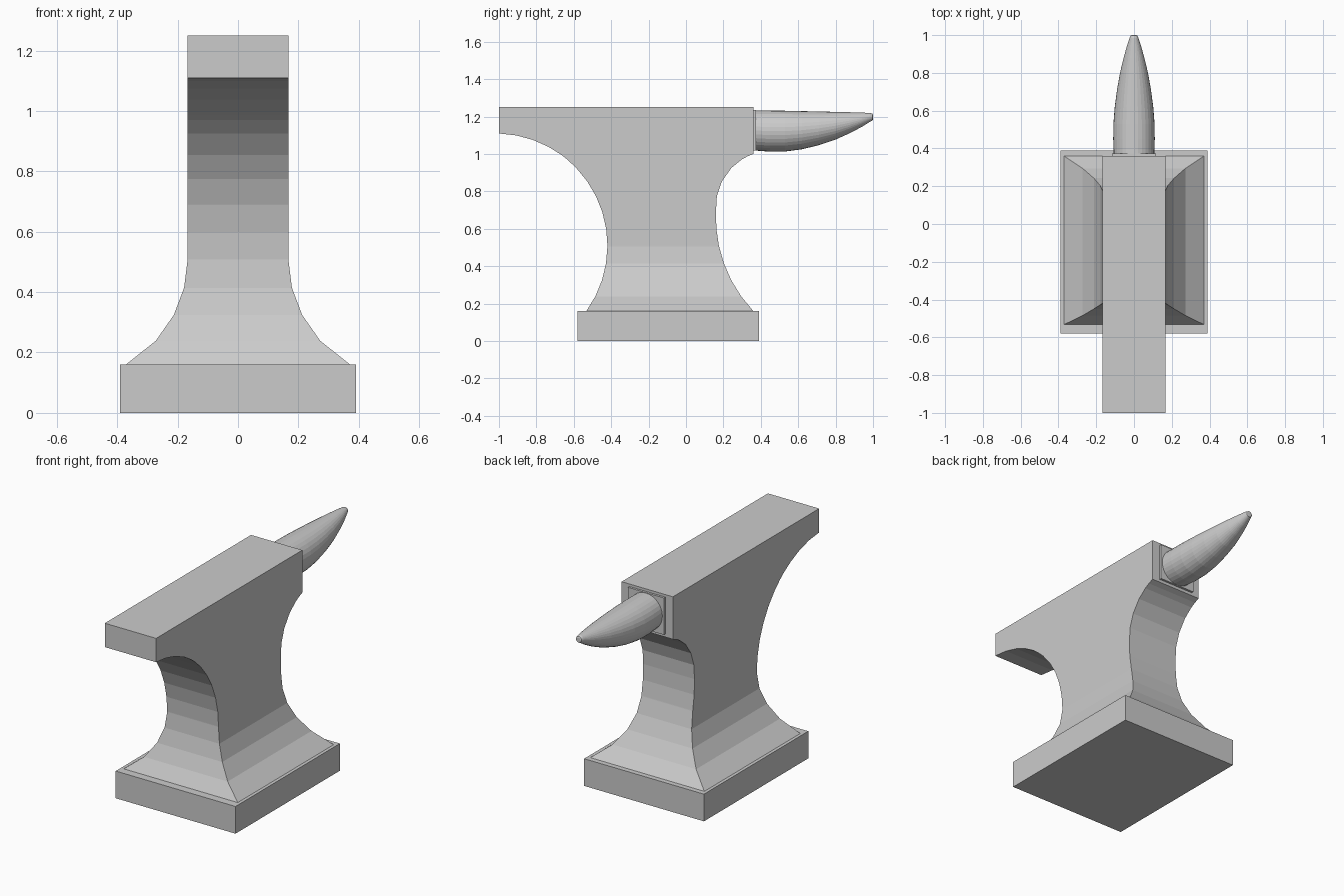
import bpy, bmesh
from math import sin, cos, pi, sqrt, radians

if "Cube" in bpy.data.objects:
    bpy.data.objects.remove(bpy.data.objects["Cube"])


def make_object(name, bm):
    bmesh.ops.recalc_face_normals(bm, faces=bm.faces)
    mesh = bpy.data.meshes.new(name)
    bm.to_mesh(mesh)
    bm.free()
    ob = bpy.data.objects.new(name, mesh)
    bpy.context.collection.objects.link(ob)
    return ob


def loft(name, rings):
    """Skin a stack of closed rings and cap both ends."""
    bm = bmesh.new()
    loops = [[bm.verts.new(p) for p in ring] for ring in rings]
    n = len(loops[0])
    for a, b in zip(loops, loops[1:]):
        for i in range(n):
            j = (i + 1) % n
            bm.faces.new((a[i], a[j], b[j], b[i]))
    bm.faces.new(loops[0])
    bm.faces.new(loops[-1])
    return make_object(name, bm)


def rect(x, y0, y1, z):
    return [(-x, y0, z), (x, y0, z), (x, y1, z), (-x, y1, z)]


def box(name, x, y0, y1, z0, z1):
    return loft(name, [rect(x, y0, y1, z) for z in (z0, z1)])


# Circular outlines of the waist and of the flared foot
def heel_y(z):
    return -1.0 if z > 1.109 else -1.02 + sqrt(0.36 - (z - 0.51) ** 2)


def horn_side_y(z):
    if z >= 1.0:
        return 0.36
    if z > 0.72:
        return 0.16 + 0.296 - sqrt(0.296 ** 2 - (z - 0.72) ** 2)
    if z < 0.66:
        return 0.16 + 0.725 - sqrt(0.725 ** 2 - (z - 0.66) ** 2)
    return 0.16


def half_width(z):
    if z >= 0.51:
        return 0.167
    return 0.167 + 0.402 - sqrt(0.402 ** 2 - (z - 0.51) ** 2) * 1.0


# Body: rectangular sections following the outlines
levels = [0.51 + 0.6 * sin(radians(-35.7 + 123.7 * i / 14)) for i in range(15)]
levels = sorted(levels + [0.51, 0.69, 0.97, 1.0, 1.115, 1.25])
body = loft("body", [rect(half_width(z), heel_y(z), horn_side_y(z), z) for z in levels])

# Base slab and the collar behind the horn
box("base", 0.39, -0.58, 0.39, 0, 0.16)
box("horn_collar", 0.117, 0.35, 0.373, 1.018, 1.235)

# Horn: round sections (y, radius, top z), flat along the top
sections = [(0.36, 0.107, 1.233), (0.45, 0.11, 1.232), (0.53, 0.109, 1.231),
            (0.62, 0.102, 1.229), (0.71, 0.09, 1.227), (0.80, 0.074, 1.225),
            (0.88, 0.055, 1.223), (0.94, 0.038, 1.221), (0.985, 0.023, 1.219),
            (0.997, 0.018, 1.215), (1.0, 0.012, 1.209)]
sides = 32
horn = loft("horn", [[(r * cos(2 * pi * i / sides), y, top - r + r * sin(2 * pi * i / sides))
                      for i in range(sides)] for y, r, top in sections])
